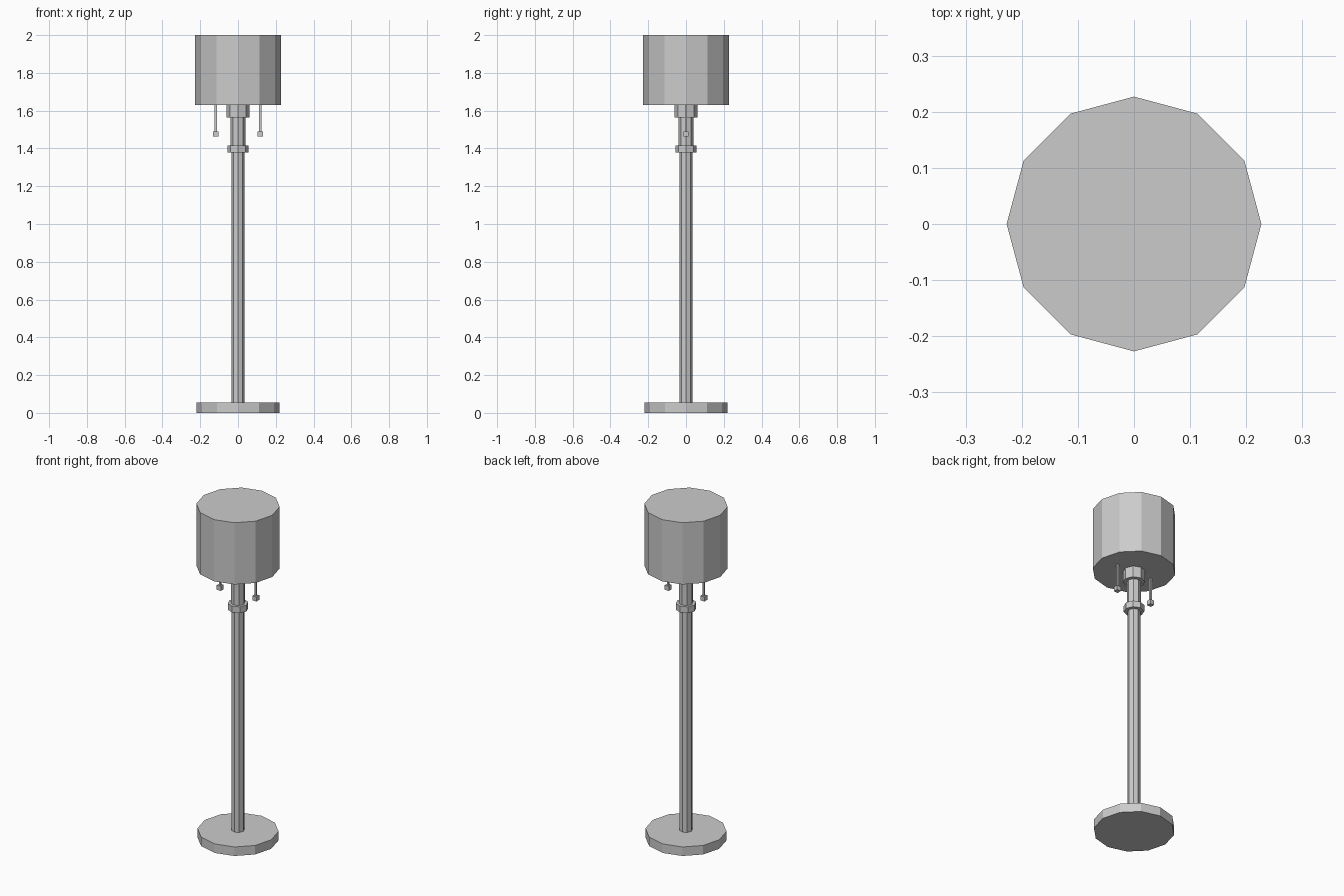
import bpy
import math

if "Cube" in bpy.data.objects:
    bpy.data.objects.remove(bpy.data.objects["Cube"])

grey = bpy.data.materials.new("grey")
grey.diffuse_color = (0.6, 0.6, 0.6, 1.0)
grey.use_nodes = True
grey.node_tree.nodes["Principled BSDF"].inputs["Base Color"].default_value = grey.diffuse_color


def prism(name, radius, z0, z1, sides):
    # Upright flat-sided cylinder with a corner on the x axis
    bpy.ops.mesh.primitive_cylinder_add(
        vertices=sides, radius=radius, depth=z1 - z0, location=(0, 0, (z0 + z1) / 2))
    ob = bpy.context.object
    ob.name = name
    ob.data.materials.append(grey)


def block(name, x, width, z0, z1):
    bpy.ops.mesh.primitive_cube_add(size=1, location=(x, 0, (z0 + z1) / 2))
    ob = bpy.context.object
    ob.name = name
    ob.scale = (width, width, z1 - z0)
    ob.data.materials.append(grey)


# Stand
prism("base", 0.221, 0.0, 0.054, 12)
prism("pole", 0.035, 0.054, 1.38, 8)
prism("collar", 0.056, 1.378, 1.416, 8)
prism("neck", 0.039, 1.416, 1.565, 8)
prism("socket", 0.061, 1.563, 1.632, 8)

# Closed drum shade
prism("shade", 0.227, 1.63, 2.0, 12)

# Pull cords with square knobs
for side, x in (("left", -0.118), ("right", 0.118)):
    block(side + "_cord", x, 0.011, 1.485, 1.635)
    block(side + "_knob", x, 0.027, 1.463, 1.49)
